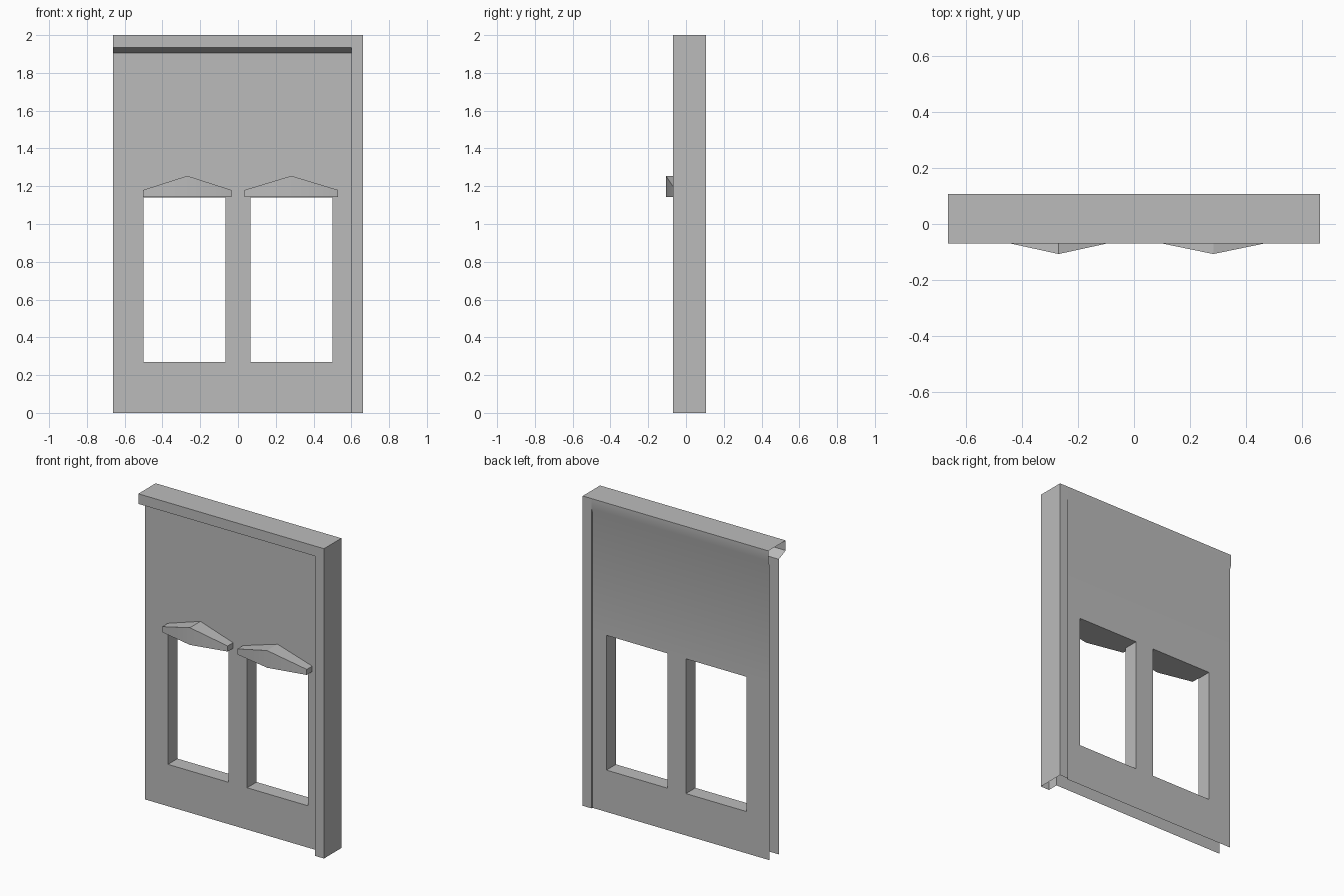
import bpy
import bmesh

cube = bpy.data.objects.get("Cube")
if cube:
    bpy.data.objects.remove(cube, do_unlink=True)

# Single plain grey
GREY = 0.5
grey = bpy.data.materials.new("plain_grey")
grey.use_nodes = True
grey.diffuse_color = (GREY, GREY, GREY, 1)
grey.node_tree.nodes["Principled BSDF"].inputs["Base Color"].default_value = (GREY, GREY, GREY, 1)


def finish(bm, name):
    """Turn a bmesh into a grey object with sharp creases kept."""
    mesh = bpy.data.meshes.new(name)
    bm.to_mesh(mesh)
    bm.free()
    mesh.materials.append(grey)
    obj = bpy.data.objects.new(name, mesh)
    bpy.context.collection.objects.link(obj)
    bpy.ops.object.select_all(action="DESELECT")
    obj.select_set(True)
    bpy.context.view_layer.objects.active = obj
    bpy.ops.object.shade_smooth_by_angle()
    return obj


# Main dimensions
SIDE, PIER, TOP = 0.663, 0.6, 2.0
LIP, FRONT, BACK, REAR = -0.07, 0.0, 0.097, 0.107
SILL, HEAD, COVE, CAP = 0.27, 1.14, 1.905, 1.935

# Hollow wall with cap: section swept along x, open at the end and bottom
section = [(FRONT, 0), (FRONT, SILL), (FRONT, HEAD), (FRONT, COVE),
           (LIP, CAP), (LIP, TOP), (REAR, TOP), (REAR, CAP),
           (BACK, COVE), (BACK, HEAD), (BACK, SILL), (BACK, 0)]
stations = [-SIDE, -0.5, -0.067, 0.065, 0.5, PIER]
window_bays = (1, 3)
sill_row, head_row = 1, 2
last = len(section) - 1

bm = bmesh.new()
grid = [[bm.verts.new((x, y, z)) for y, z in section] for x in stations]
for bay in range(len(stations) - 1):
    a, b = grid[bay], grid[bay + 1]
    for row in range(last):
        if bay in window_bays and row in (sill_row, last - head_row):
            continue
        bm.faces.new((a[row], b[row], b[row + 1], a[row + 1]))

# Window reveals joining the front and back skins
for bay in window_bays:
    a, b = grid[bay], grid[bay + 1]
    lo, hi = sill_row, head_row
    lo_back, hi_back = last - lo, last - hi
    bm.faces.new((a[lo], a[lo_back], a[hi_back], a[hi]))
    bm.faces.new((b[hi], b[hi_back], b[lo_back], b[lo]))
    bm.faces.new((a[lo], b[lo], b[lo_back], a[lo_back]))
    bm.faces.new((a[hi_back], b[hi_back], b[hi], a[hi]))
finish(bm, "wall_shell")

# Corner pier: open-bottomed channel with a top
bm = bmesh.new()
panels = [
    [(PIER, FRONT, 0), (PIER, LIP, 0), (PIER, LIP, CAP), (PIER, FRONT, COVE)],
    [(PIER, LIP, 0), (SIDE, LIP, 0), (SIDE, LIP, TOP), (PIER, LIP, TOP)],
    [(SIDE, LIP, 0), (SIDE, REAR, 0), (SIDE, REAR, TOP), (SIDE, LIP, TOP)],
    [(SIDE, REAR, 0), (PIER, REAR, 0), (PIER, REAR, TOP), (SIDE, REAR, TOP)],
    [(PIER, REAR, 0), (PIER, BACK, 0), (PIER, BACK, COVE), (PIER, REAR, CAP)],
    [(PIER, LIP, TOP), (SIDE, LIP, TOP), (SIDE, REAR, TOP), (PIER, REAR, TOP)],
]
for panel in panels:
    bm.faces.new([bm.verts.new(p) for p in panel])
bmesh.ops.remove_doubles(bm, verts=bm.verts, dist=0.0001)
finish(bm, "corner_pier")


# Pointed window hoods, peaked both upward and outward
def hood(name, x0, x1):
    bm = bmesh.new()
    base, eave, peak = 1.144, 1.18, 1.255
    ribs = []
    for x, y, z in ((x0, -0.056, eave), ((x0 + x1) / 2, -0.107, peak), (x1, -0.056, eave)):
        ribs.append([bm.verts.new(p) for p in
                     ((x, FRONT, base), (x, y, base), (x, y, z), (x, FRONT, z))])
    for a, b in zip(ribs, ribs[1:]):
        for i in range(3):
            bm.faces.new((a[i], b[i], b[i + 1], a[i + 1]))
    bm.faces.new(ribs[0][::1])
    bm.faces.new(ribs[-1][::-1])
    bmesh.ops.recalc_face_normals(bm, faces=bm.faces)
    finish(bm, name)


hood("right_window_hood", -0.502, -0.035)
hood("left_window_hood", 0.035, 0.53)
